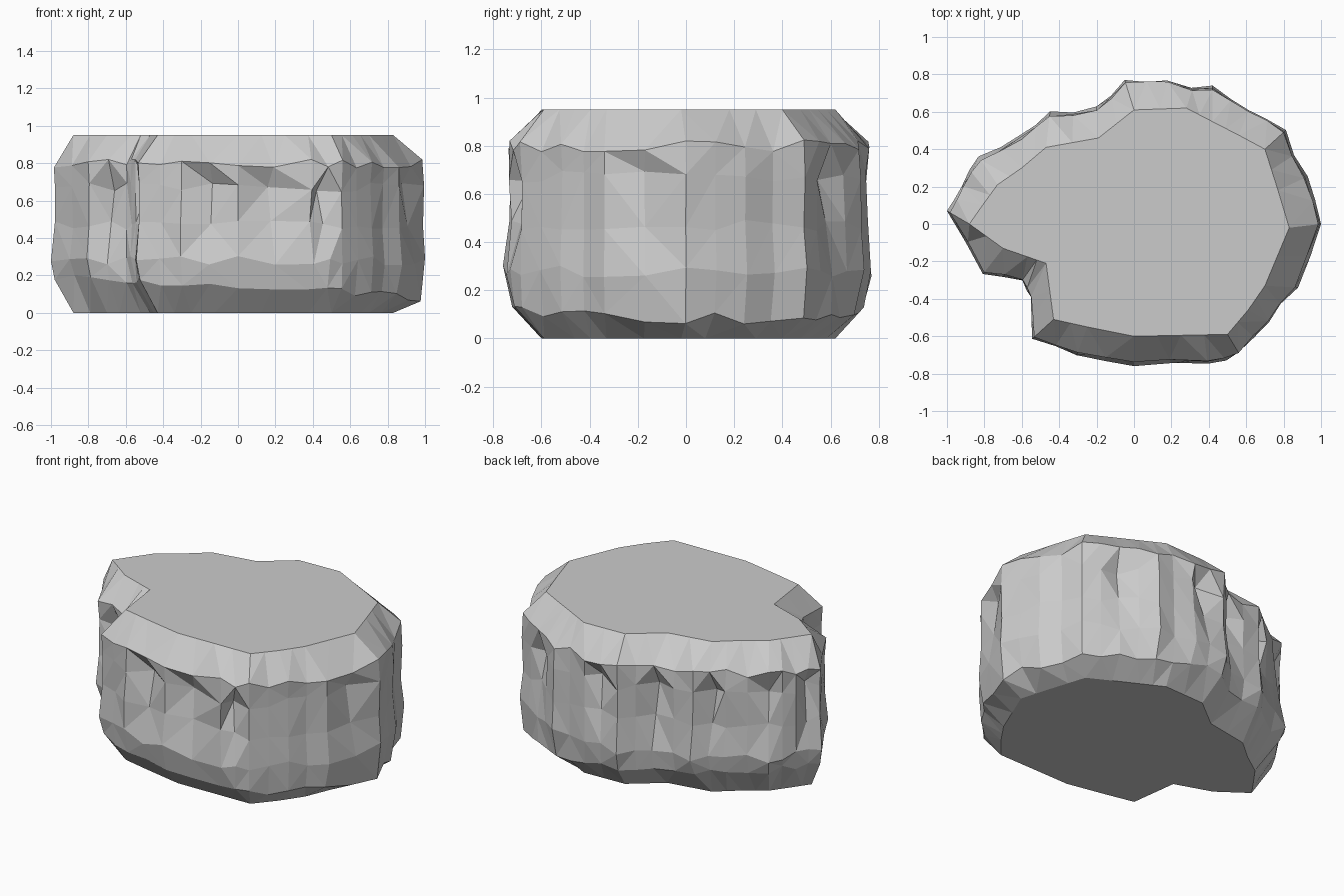
import bpy, bmesh, random

if "Cube" in bpy.data.objects:
    bpy.data.objects.remove(bpy.data.objects["Cube"])

random.seed(4)

# Plan outlines: (widest x, y, cap x, y), anticlockwise from the left tip
PLAN = [
    (-1.0, .07, -.88, .0), (-.81, -.27, -.70, -.13), (-.60, -.32, -.57, -.175),
    (-.55, -.39, -.47, -.21), (-.54, -.61, -.43, -.51), (-.31, -.71, -.25, -.55),
    (.0, -.76, .0, -.60), (.41, -.75, .25, -.595), (.56, -.69, .50, -.59),
    (.72, -.52, .61, -.46), (.88, -.34, .70, -.33), (1.0, .0, .83, -.02),
    (.92, .25, .77, .18), (.81, .50, .70, .40), (.62, .62, .56, .475),
    (.42, .74, .42, .547), (.18, .76, .28, .62), (-.05, .77, .0, .61),
    (-.20, .62, -.19, .46), (-.45, .59, -.47, .41), (-.60, .48, -.60, .30),
    (-.83, .36, -.73, .21), (-.93, .22, -.81, .10),
]
# Vertical profile: height, blend from cap outline (0) to widest outline (1)
RINGS = [(0, 0), (.14, .84), (.28, .97), (.47, .90), (.67, .90), (.80, .90), (.95, 0)]

# Split each outline segment in two to get the rock columns
columns = []
for i, a in enumerate(PLAN):
    b = PLAN[(i + 1) % len(PLAN)]
    columns.append(a)
    columns.append(tuple((p + q) / 2 for p, q in zip(a, b)))

# Some columns are chipped inward beneath a ledge
chips = {3: .5, 7: .5, 11: .45, 13: .45, 15: .55, 21: .3,
         28: .45, 33: .5, 36: .4, 39: .5, 42: .4, 45: .5}
# Whole columns stand proud or sit back
bulge = [random.uniform(-.08, .06) for _ in columns]

bm = bmesh.new()
rows = []
for z, blend in RINGS:
    k = len(rows)
    row = []
    for c, (ox, oy, ix, iy) in enumerate(columns):
        t, h = blend, z
        if blend > 0:
            t += bulge[c] + random.uniform(-.05, .06)
            if k in (3, 4):
                t -= chips.get(c, 0) * (.5 if k == 3 else 1)
            h += random.uniform(-.025, .025)
            if k == 1:
                h -= .06 * ox
            # the widest columns always reach the full outline
            if k == 2 and c in (0, 12, 22, 34):
                t = 1
        x = max(-1, min(1, ix + (ox - ix) * t))
        y = max(-.77, min(.77, iy + (oy - iy) * t))
        row.append(bm.verts.new((x, y, h)))
    rows.append(row)

# Craggy side wall, with quads split into facets
n = len(columns)
walls = []
for low, high in zip(rows, rows[1:]):
    for c in range(n):
        d = (c + 1) % n
        walls.append(bm.faces.new((low[c], low[d], high[d], high[c])))
bmesh.ops.triangulate(bm, faces=walls, quad_method='SHORT_EDGE')

# Flat top and base
bm.faces.new(rows[-1])
bm.faces.new(rows[0][::-1])
bmesh.ops.recalc_face_normals(bm, faces=bm.faces[:])

mesh = bpy.data.meshes.new("rock")
bm.to_mesh(mesh)
bm.free()
rock = bpy.data.objects.new("rock", mesh)
bpy.context.collection.objects.link(rock)
